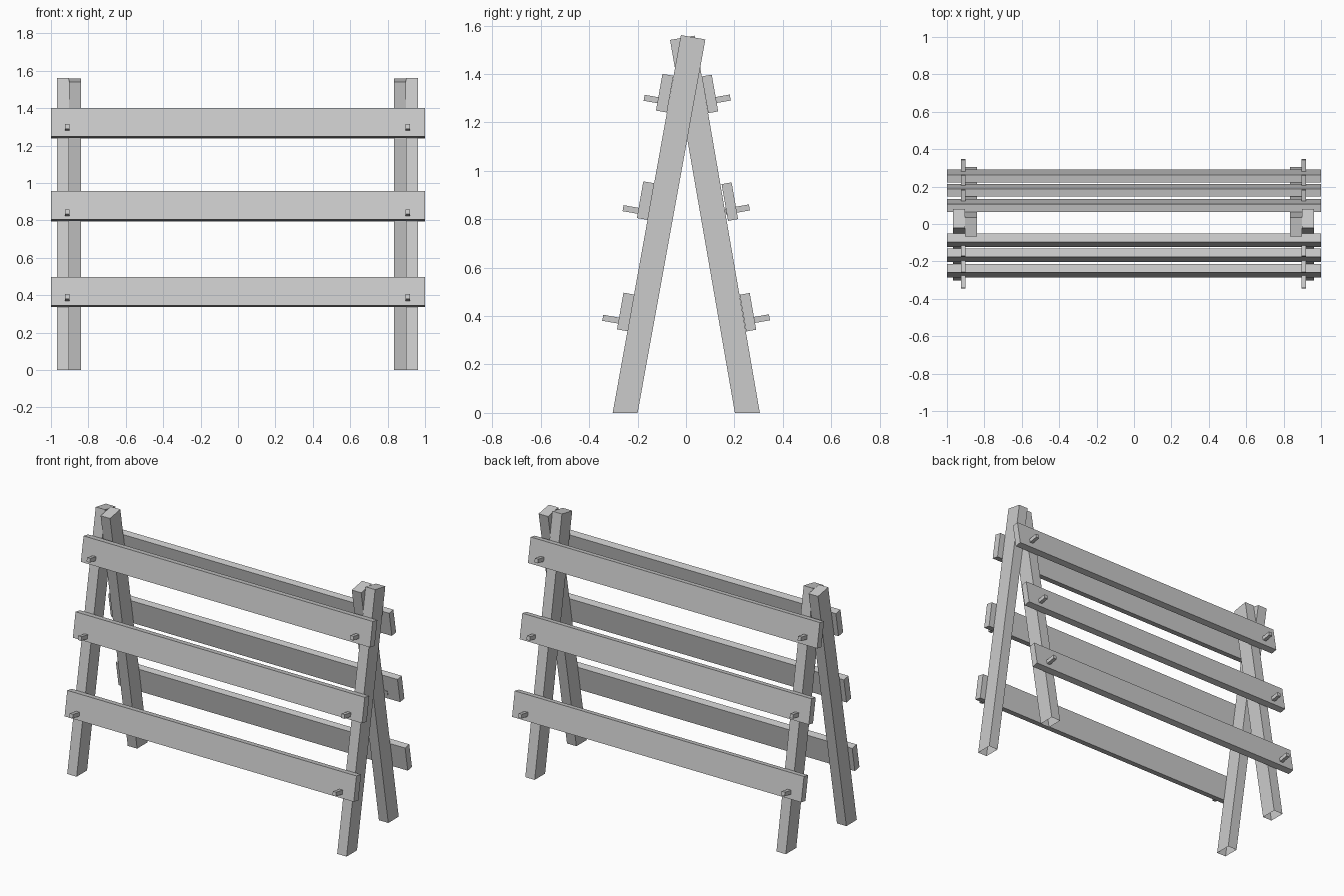
import bpy, bmesh
from math import radians
from mathutils import Matrix, Vector

cube = bpy.data.objects.get("Cube")
if cube:
    bpy.data.objects.remove(cube, do_unlink=True)

wood = bpy.data.materials.new("grey wood")
wood.use_nodes = True
colour = (0.6, 0.6, 0.6, 1)
wood.diffuse_color = colour
wood.node_tree.nodes["Principled BSDF"].inputs["Base Color"].default_value = colour


def finish(name, bm):
    bmesh.ops.recalc_face_normals(bm, faces=bm.faces)
    return bm


def add_object(name, bm):
    mesh = bpy.data.meshes.new(name)
    bm.to_mesh(mesh)
    bm.free()
    mesh.materials.append(wood)
    obj = bpy.data.objects.new(name, mesh)
    bpy.context.collection.objects.link(obj)
    return obj


def tilted_box(name, centre, size, tilt):
    """Box leaning about the x axis."""
    bm = bmesh.new()
    bmesh.ops.create_cube(bm, size=1)
    place = Matrix.Translation(centre) @ Matrix.Rotation(tilt, 4, 'X') @ Matrix.Diagonal((*size, 1))
    bmesh.ops.transform(bm, matrix=place, verts=bm.verts)
    return add_object(name, bm)


def leg(name, profile, x_low, x_high):
    """Side profile (y, z) extruded across x, with an open foot."""
    bm = bmesh.new()
    face = bm.faces.new([bm.verts.new((x_low, y, z)) for y, z in profile])
    side = bmesh.ops.extrude_face_region(bm, geom=[face])["geom"]
    verts = [v for v in side if isinstance(v, bmesh.types.BMVert)]
    bmesh.ops.translate(bm, vec=(x_high - x_low, 0, 0), verts=verts)
    bmesh.ops.recalc_face_normals(bm, faces=bm.faces)
    foot = [f for f in bm.faces if all(v.co.z < 0.001 for v in f.verts)]
    bmesh.ops.delete(bm, geom=foot, context='FACES_ONLY')
    return add_object(name, bm)


# Crossed legs: the front pair stands outside the back pair
front_profile = [(-0.303, 0), (-0.2, 0), (0.08, 1.543), (-0.021, 1.561)]
back_profile = [(0.202, 0), (0.305, 0), (0.036, 1.559), (-0.066, 1.541)]
OFFSET = -0.003
for side, label in ((1, "left"), (-1, "right")):
    for name, profile, inner, outer in (("front_leg", front_profile, 0.901, 0.966),
                                        ("back_leg", back_profile, 0.836, 0.901)):
        xs = sorted((side * inner + OFFSET, side * outer + OFFSET))
        leg(f"{name}_{label}", profile, *xs)

# Boards on both slopes, each held by two square pegs
boards = {
    "front": (-1, 0.046, [(-0.088, 1.321), (-0.167, 0.877), (-0.249, 0.417)]),
    "back": (1, 0.042, [(0.099, 1.318), (0.181, 0.873), (0.256, 0.416)]),
}
tips = {"front": [(-0.173, 1.302), (-0.26, 0.846), (-0.344, 0.393)],
        "back": [(0.183, 1.303), (0.262, 0.849), (0.345, 0.395)]}
PEG = 0.1
for face, (way, thick, centres) in boards.items():
    tilt = radians(10) * way
    outward = Matrix.Rotation(tilt, 3, 'X') @ Vector((0, way, 0))
    for level, (y, z), (tip_y, tip_z) in zip(("top", "middle", "bottom"), centres, tips[face]):
        tilted_box(f"{face}_board_{level}", (0, y, z), (2, thick, 0.154), tilt)
        for side, label in ((1, "left"), (-1, "right")):
            tip = Vector((side * 0.91 + OFFSET, tip_y, tip_z))
            tilted_box(f"{face}_peg_{level}_{label}", tip - outward * PEG / 2,
                       (0.023, PEG, 0.025), tilt)
